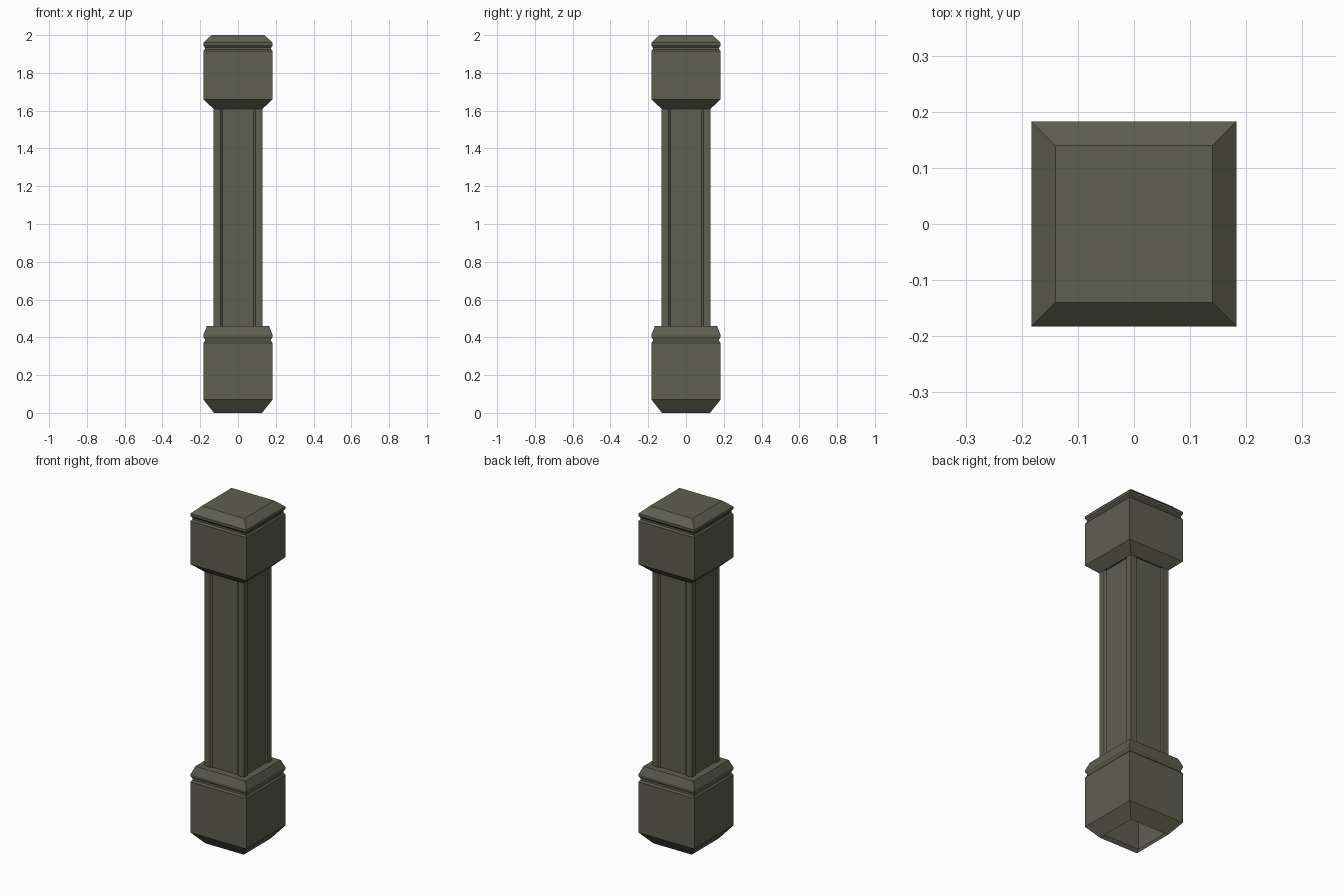
import bpy, bmesh

if "Cube" in bpy.data.objects:
    bpy.data.objects.remove(bpy.data.objects["Cube"])

stone = bpy.data.materials.new("dark olive stone")
stone.diffuse_color = (0.115, 0.113, 0.083, 1)
stone.use_nodes = True
stone.node_tree.nodes["Principled BSDF"].inputs["Base Color"].default_value = stone.diffuse_color


def loft(name, rings, cap_bottom=False, cap_top=False):
    """Skin a stack of closed rings (lists of 3D points) into one object."""
    bm = bmesh.new()
    loops = [[bm.verts.new(p) for p in ring] for ring in rings]
    n = len(loops[0])
    for a, b in zip(loops, loops[1:]):
        for i in range(n):
            j = (i + 1) % n
            bm.faces.new((a[i], a[j], b[j], b[i]))
    if cap_bottom:
        bm.faces.new(loops[0][::-1])
    if cap_top:
        bm.faces.new(loops[-1])
    me = bpy.data.meshes.new(name)
    bm.to_mesh(me)
    bm.free()
    me.materials.append(stone)
    ob = bpy.data.objects.new(name, me)
    bpy.context.collection.objects.link(ob)
    return ob


def square_rings(profile):
    """Turn (half width, height) pairs into square rings."""
    return [[(-r, -r, z), (r, -r, z), (r, r, z), (-r, r, z)] for r, z in profile]


# base block: open underneath, narrow groove, sloped upper moulding
loft("base_block", square_rings([
    (0.127, 0.0), (0.183, 0.07), (0.183, 0.37), (0.176, 0.38), (0.176, 0.39),
    (0.183, 0.403), (0.183, 0.414), (0.165, 0.46)]), cap_top=True)

# capital block: sloped underside, groove, bevelled top
loft("capital_block", square_rings([
    (0.13, 1.61), (0.183, 1.66), (0.183, 1.915), (0.176, 1.925), (0.176, 1.935),
    (0.183, 1.945), (0.183, 1.96), (0.14, 2.0)]), cap_bottom=True, cap_top=True)

# shaft: square section with a shallow recessed panel on every side
H, D = 0.13, 0.009
side = [(-H, -H), (-0.092, -H), (-0.083, -H + D), (0.083, -H + D), (0.092, -H)]
section = []
for turn in range(4):
    section += side
    side = [(-y, x) for x, y in side]
loft("shaft", [[(x, y, z) for x, y in section] for z in (0.46, 1.61)])
